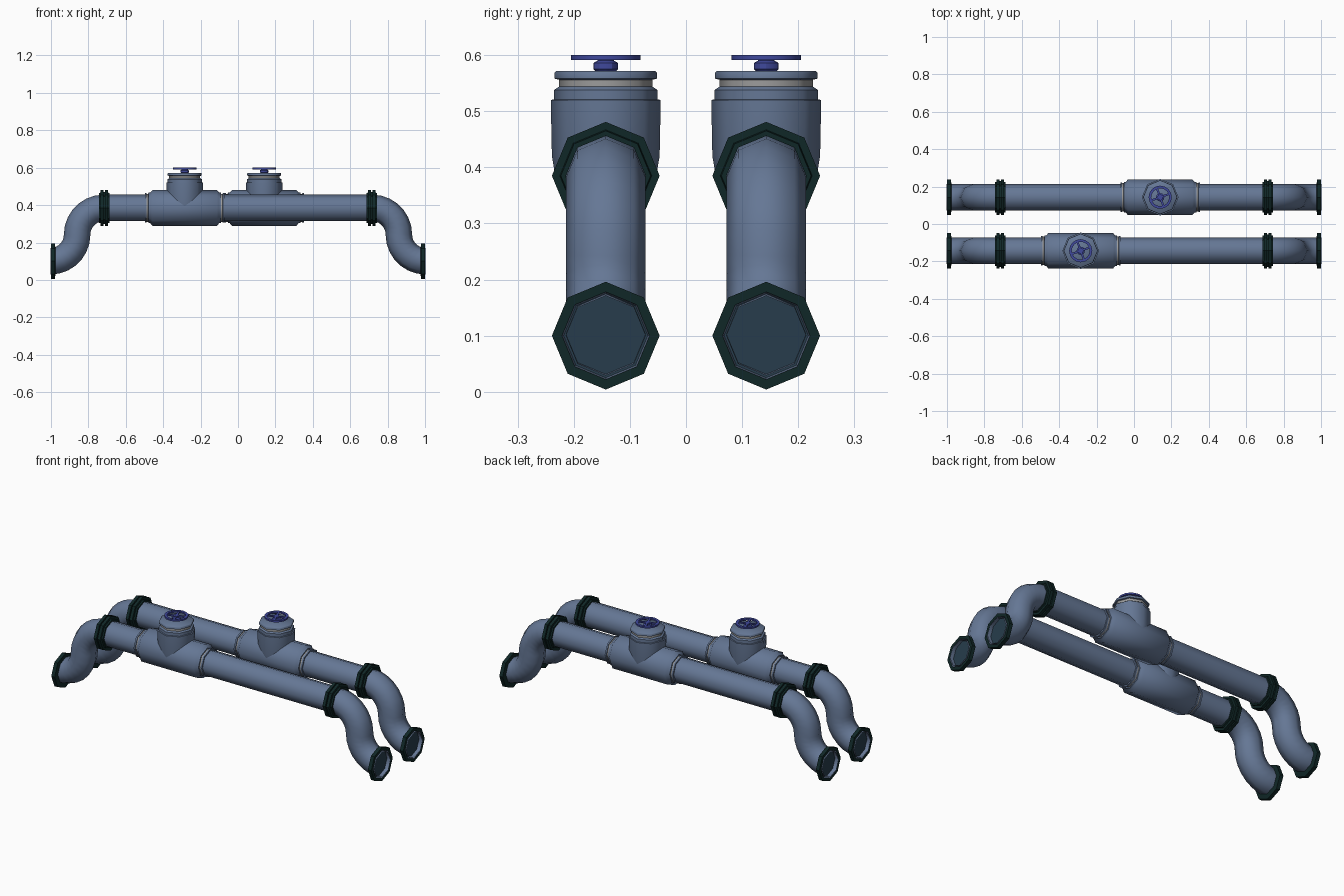
import bpy, bmesh
from math import sin, cos, pi, radians
from mathutils import Vector, Matrix

if "Cube" in bpy.data.objects:
    bpy.data.objects.remove(bpy.data.objects["Cube"])


def material(name, rgb):
    m = bpy.data.materials.new(name)
    m.use_nodes = True
    m.diffuse_color = (*rgb, 1)
    m.node_tree.nodes["Principled BSDF"].inputs["Base Color"].default_value = (*rgb, 1)
    return m


STEEL = material("blue grey steel", (.13, .185, .30))
DARK = material("dark green flange", (.005, .02, .02))
DISC = material("dark teal end", (.02, .046, .072))
GREY = material("light grey seal", (.33, .33, .33))
BLUE = material("blue valve wheel", (.05, .065, .33))

PIPE_Z, END_Z, PIPE_R = .385, .1, .071
FLANGE_X = .715


def finish(name, bm, mats, angle=50):
    bmesh.ops.recalc_face_normals(bm, faces=bm.faces)
    me = bpy.data.meshes.new(name)
    bm.to_mesh(me)
    bm.free()
    for m in mats:
        me.materials.append(m)
    me.shade_smooth()
    me.set_sharp_from_angle(angle=radians(angle))
    ob = bpy.data.objects.new(name, me)
    bpy.context.collection.objects.link(ob)
    return ob


def skin(bm, rings, closed=False):
    """Join successive rings of vertices; returns the faces of each band."""
    bands = []
    pairs = list(zip(rings, rings[1:]))
    if closed:
        pairs.append((rings[-1], rings[0]))
    for a, b in pairs:
        n = len(a)
        bands.append([bm.faces.new((a[i], a[(i + 1) % n], b[(i + 1) % n], b[i]))
                      for i in range(n)])
    return bands


def lathe(name, profile, centre, axis, mats, paint=None, sides=8,
          caps=True, closed=False, angle=30):
    """Turn (distance along axis, radius) pairs about a main axis."""
    axis = Vector(axis)
    u = Vector((0, 1, 0))
    v = axis.cross(u)
    bm = bmesh.new()
    rings = [[bm.verts.new(Vector(centre) + axis * t
                           + r * (u * cos(2 * pi * i / sides) + v * sin(2 * pi * i / sides)))
              for i in range(sides)] for t, r in profile]
    bands = skin(bm, rings, closed)
    for k, mi in (paint or {}).items():
        if k < len(bands):
            for f in bands[k]:
                f.material_index = mi
    if caps and not closed:
        bm.faces.new(rings[0])
        last = bm.faces.new(rings[-1])
        last.material_index = (paint or {}).get(len(bands), 0)
    return finish(name, bm, mats, angle)


def pipe(name, y):
    """Long pipe with an S bend down to each end."""
    half = []
    bend = (PIPE_Z - END_Z) / 2
    x0 = .86 - bend
    steps = 7
    for i in range(steps + 1):                      # turn downwards
        a = pi / 2 * i / steps
        half.append((x0 + bend * sin(a), PIPE_Z - bend + bend * cos(a), a))
    for i in range(1, steps + 1):                   # turn outwards again
        a = pi / 2 * (1 - i / steps)
        half.append((.86 + bend - bend * sin(a), END_Z + bend - bend * cos(a), a))
    path = [(-x, z, -a) for x, z, a in reversed(half)] + half
    bm = bmesh.new()
    rings = []
    for x, z, a in path:
        normal = Vector((sin(a), 0, cos(a)))
        rings.append([bm.verts.new(Vector((x, y, z)) + PIPE_R * (
            normal * cos(pi * i / 4) + Vector((0, sin(pi * i / 4), 0)))) for i in range(8)])
    skin(bm, rings)
    return finish(name, bm, [STEEL])


def handwheel(name, x, y):
    """Flat rim with four spokes."""
    lathe(name + "_rim", [(.591, .048), (.591, .062), (.6, .062), (.6, .048)],
          (x, y, 0), (0, 0, 1), [BLUE], sides=16, closed=True)
    bm = bmesh.new()
    for k in range(4):
        m = (Matrix.Translation((x, y, .595)) @ Matrix.Rotation(pi / 2 * k + .35, 4, 'Z')
             @ Matrix.Translation((.027, 0, 0)) @ Matrix.Diagonal((.05, .011, .007, 1)))
        bmesh.ops.create_cube(bm, size=1, matrix=m)
    finish(name + "_spokes", bm, [BLUE], 30)
    lathe(name + "_hub", [(.57, .017), (.575, .022), (.586, .022), (.59, .015), (.599, .015)],
          (x, y, 0), (0, 0, 1), [BLUE], sides=12)


def valve(name, x, y):
    # Body with a stepped collar and a seal at either end
    side = [(.213, PIPE_R), (.213, .079), (.204, .079), (.203, .075),
            (.195, .075), (.194, .081), (.184, .082), (.172, .096)]
    lathe(name + "_body", [(-t, r) for t, r in side] + list(reversed(side)),
          (x, y, PIPE_Z), (1, 0, 0), [STEEL, GREY], {3: 1, 11: 1}, angle=50)
    # Upright neck with a pale seal under the lid
    neck = [(.385, .09), (.42, .096), (.52, .098), (.521, .092), (.538, .092),
            (.544, .083), (.556, .083), (.558, .091), (.569, .091), (.572, .088)]
    lathe(name + "_neck", neck, (x, y, 0), (0, 0, 1), [STEEL, GREY], {5: 1}, angle=50)
    handwheel(name + "_wheel", x, y)


COUPLING = [(-.028, PIPE_R), (-.028, .08), (-.02, .082), (-.02, .096), (-.003, .096),
            (-.003, .086), (.003, .086), (.003, .096), (.02, .096), (.02, .082),
            (.028, .08), (.028, PIPE_R)]
# Outer flange, steel recess wall and recessed end disc
END = [(.976, .07), (.979, .096), (1, .096), (1, .078), (.982, .075)]

for row, y, valve_x in (("front", -.143, -.285), ("back", .143, .14)):
    pipe(row + "_pipe", y)
    valve(row + "_valve", valve_x, y)
    for side, s in (("left", 1), ("right", -1)):
        lathe(f"{row}_{side}_coupling", COUPLING, (s * FLANGE_X, y, PIPE_Z), (s, 0, 0),
              [DARK], caps=False)
        lathe(f"{row}_{side}_end_flange", END, (0, y, END_Z), (s, 0, 0),
              [DARK, STEEL, DISC], {3: 1, 4: 2})
